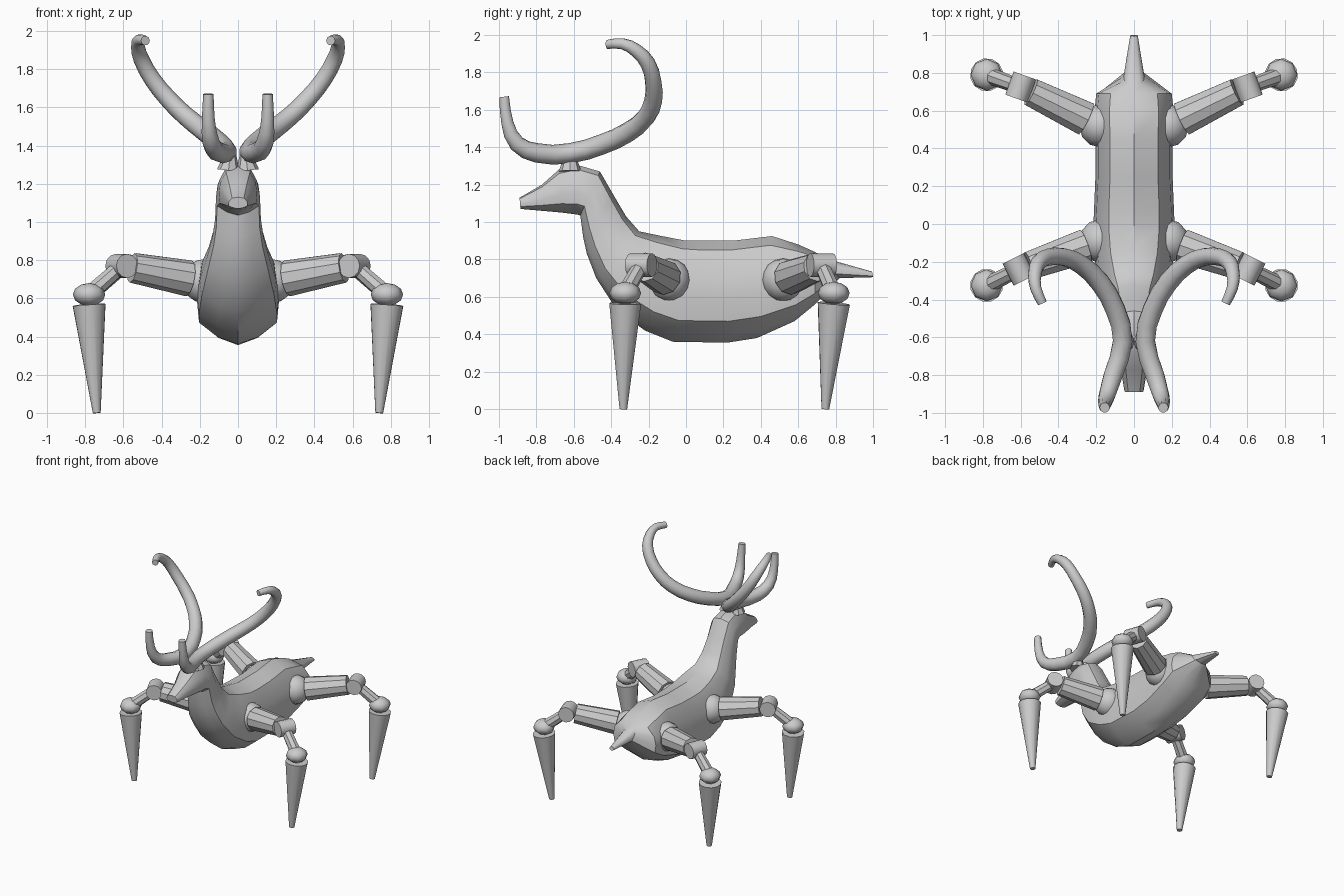
import bpy, bmesh
from math import radians
from mathutils import Vector, Matrix

if "Cube" in bpy.data.objects:
    bpy.data.objects.remove(bpy.data.objects["Cube"])


def finish(name, bm, angle=35):
    bmesh.ops.recalc_face_normals(bm, faces=bm.faces)
    me = bpy.data.meshes.new(name)
    bm.to_mesh(me)
    bm.free()
    ob = bpy.data.objects.new(name, me)
    bpy.context.collection.objects.link(ob)
    smooth(ob, angle)
    return ob


def smooth(ob, angle=35):
    bpy.ops.object.select_all(action='DESELECT')
    ob.select_set(True)
    bpy.context.view_layer.objects.active = ob
    bpy.ops.object.shade_smooth_by_angle(angle=radians(angle))


def rod(name, a, b, r1, r2, sides=10):
    a, b = Vector(a), Vector(b)
    d = b - a
    m = Matrix.Translation((a + b) / 2) @ d.to_track_quat('Z', 'Y').to_matrix().to_4x4()
    bm = bmesh.new()
    bmesh.ops.create_cone(bm, cap_ends=True, segments=sides, radius1=r1, radius2=r2,
                          depth=d.length, matrix=m)
    return finish(name, bm)


def ball(name, c, r, sides=12, rings=8):
    bm = bmesh.new()
    bmesh.ops.create_uvsphere(bm, u_segments=sides, v_segments=rings, radius=1,
                              matrix=Matrix.Translation(c) @ Matrix.Diagonal((*r, 1)))
    return finish(name, bm, 50)


# Body, neck, head and tail: sections (top y, top z, bottom y, bottom z, half width)
sections = [
    (-.89, 1.13, -.885, 1.07, .05), (-.77, 1.20, -.77, 1.06, .07),
    (-.68, 1.28, -.66, 1.05, .10), (-.58, 1.305, -.58, 1.04, .105),
    (-.46, 1.27, -.565, 1.035, .115), (-.385, 1.14, -.55, .92, .12),
    (-.32, 1.03, -.53, .83, .135), (-.25, .95, -.48, .70, .165),
    (-.13, .925, -.37, .53, .20), (0, .90, -.22, .42, .215),
    (.08, .90, -.07, .36, .215), (.25, .90, .22, .355, .205),
    (.46, .925, .38, .38, .205), (.60, .88, .58, .47, .21),
    (.69, .84, .69, .56, .20), (.73, .81, .82, .70, .055),
    (.995, .735, 1.0, .705, .02)]
half = [(.62, .82), (.93, .35), (1, -.15), (.95, -.58), (.5, -.86)]
ring = [(0, 1)] + half + [(0, -1)] + [(-x, v) for x, v in reversed(half)]
bm = bmesh.new()
loops = []
for ty, tz, by, bz, w in sections:
    top, bot = Vector((0, ty, tz)), Vector((0, by, bz))
    mid, up = (top + bot) / 2, (top - bot) / 2
    loops.append([bm.verts.new(mid + up * v + Vector((w * x, 0, 0))) for x, v in ring])
n = len(ring)
for p, q in zip(loops, loops[1:]):
    for i in range(n):
        bm.faces.new((p[i], p[(i + 1) % n], q[(i + 1) % n], q[i]))
bm.faces.new(loops[0])
bm.faces.new(loops[-1])
finish("body", bm)

# Horns: x, y, z, radius along the right horn
horn = [(.155, -.972, 1.67, .027), (.155, -.955, 1.53, .034), (.142, -.905, 1.42, .045),
        (.11, -.80, 1.37, .052), (.06, -.62, 1.368, .054), (.10, -.45, 1.415, .054),
        (.18, -.31, 1.48, .053), (.28, -.215, 1.56, .05), (.37, -.175, 1.65, .048),
        (.45, -.175, 1.75, .045), (.505, -.205, 1.85, .042), (.525, -.27, 1.92, .036),
        (.52, -.34, 1.953, .03), (.485, -.42, 1.95, .025)]


def horn_tube(name, s):
    cu = bpy.data.curves.new(name, 'CURVE')
    cu.dimensions = '3D'
    cu.bevel_depth = 1
    cu.bevel_resolution = 3
    cu.resolution_u = 2
    cu.use_fill_caps = True
    sp = cu.splines.new('BEZIER')
    sp.bezier_points.add(len(horn) - 1)
    for bp, (x, y, z, r) in zip(sp.bezier_points, horn):
        bp.co = (s * x, y, z)
        bp.radius = r
        bp.handle_left_type = bp.handle_right_type = 'AUTO'
    ob = bpy.data.objects.new(name, cu)
    bpy.context.collection.objects.link(ob)
    bpy.ops.object.select_all(action='DESELECT')
    ob.select_set(True)
    bpy.context.view_layer.objects.active = ob
    bpy.ops.object.convert(target='MESH')
    smooth(bpy.context.view_layer.objects.active, 50)


# Leg joints: hip, knee, ankle, foot tip
legs = {
    "front": ((.18, -.09, .69), (.61, -.24, .77), (.78, -.325, .62), (.74, -.335, 0)),
    "rear": ((.18, .52, .69), (.60, .725, .77), (.78, .79, .62), (.74, .745, 0))}

for side, s in (("right", 1), ("left", -1)):
    horn_tube(f"{side}_horn", s)
    rod(f"{side}_horn_base", (s * .05, -.62, 1.27), (s * .04, -.62, 1.36), .06, .03, 8)
    for end, joints in legs.items():
        hip, knee, ankle, tip = (Vector((s * x, y, z)) for x, y, z in joints)
        nm = f"{end}_{side}_"
        ball(nm + "hip", hip, (.11, .115, .115))
        rod(nm + "upper_leg", hip.lerp(knee, .18), hip.lerp(knee, .87), .095, .078)
        # Knee hinge lies flat, square to the leg
        across = (ankle - knee).cross(Vector((0, 0, 1))).normalized() * .065
        rod(nm + "knee", knee - across, knee + across, .063, .063, 12)
        rod(nm + "link", knee, ankle, .04, .045, 8)
        ball(nm + "ankle", ankle, (.085, .085, .06), 8, 6)
        rod(nm + "lower_leg", (ankle.x, ankle.y, .565), tip, .088, .021, 12)
